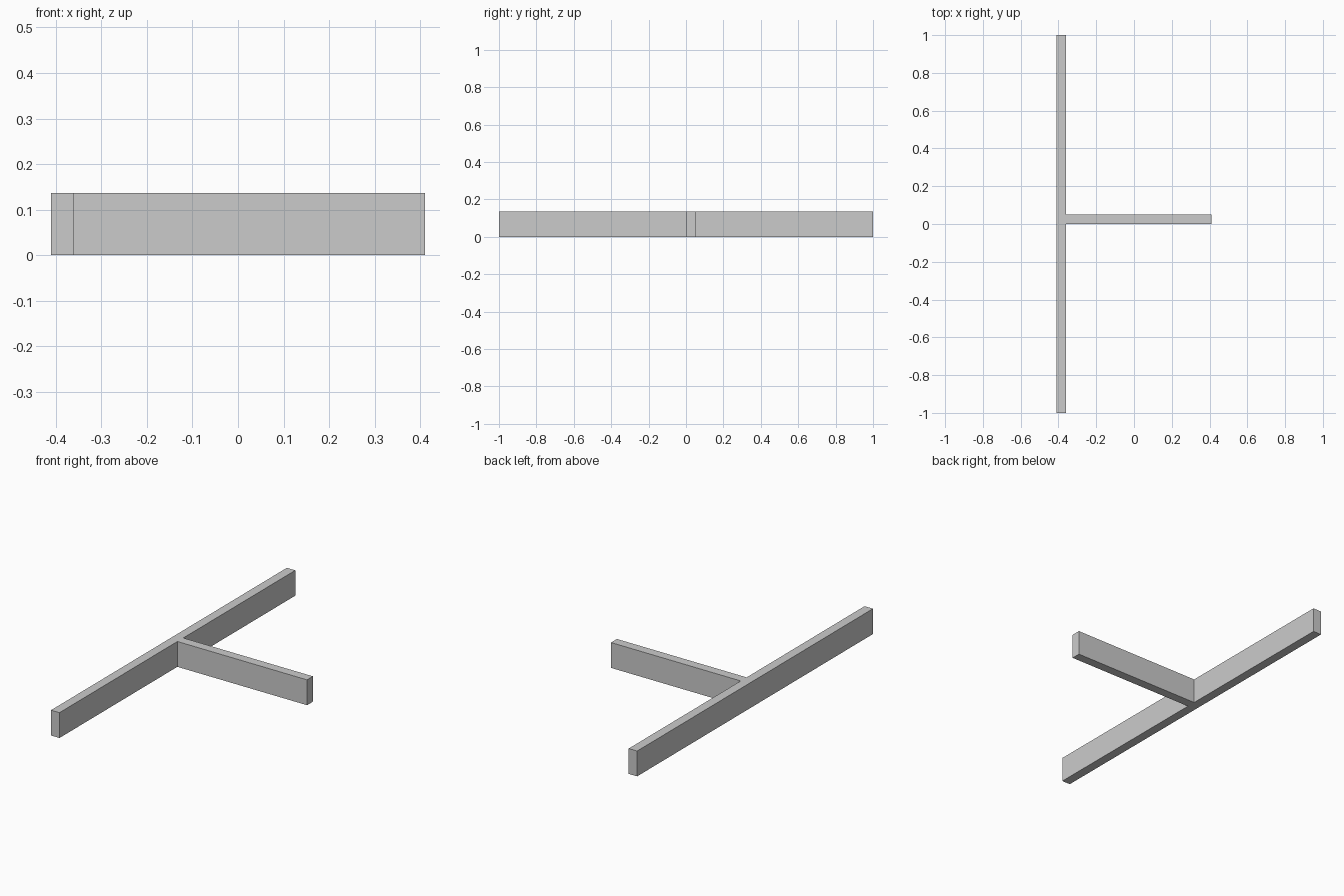
import bpy
import bmesh

cube = bpy.data.objects.get("Cube")
if cube:
    bpy.data.objects.remove(cube, do_unlink=True)

HEIGHT = 0.136
HALF_X, HALF_Y = 0.41, 1.0
THICK = 0.05

# Plain grey finish
grey = bpy.data.materials.new("plain grey")
grey.use_nodes = True
color = (0.6, 0.6, 0.6, 1)
grey.diffuse_color = color
grey.node_tree.nodes["Principled BSDF"].inputs["Base Color"].default_value = color

# T-shaped plan: long wall on the right, short wall branching from its middle
inner = -HALF_X + THICK
outline = [
    (-HALF_X, -HALF_Y), (inner, -HALF_Y), (inner, 0), (HALF_X, 0),
    (HALF_X, THICK), (inner, THICK), (inner, HALF_Y), (-HALF_X, HALF_Y),
]

# Raise the plan into one solid
bm = bmesh.new()
base = bm.faces.new([bm.verts.new((x, y, 0)) for x, y in outline])
raised = bmesh.ops.extrude_face_region(bm, geom=[base], use_keep_orig=True)
top = [v for v in raised["geom"] if isinstance(v, bmesh.types.BMVert)]
bmesh.ops.translate(bm, verts=top, vec=(0, 0, HEIGHT))
bmesh.ops.recalc_face_normals(bm, faces=bm.faces)

mesh = bpy.data.meshes.new("t_shaped_wall")
bm.to_mesh(mesh)
bm.free()
mesh.materials.append(grey)
wall = bpy.data.objects.new("t_shaped_wall", mesh)
bpy.context.collection.objects.link(wall)
